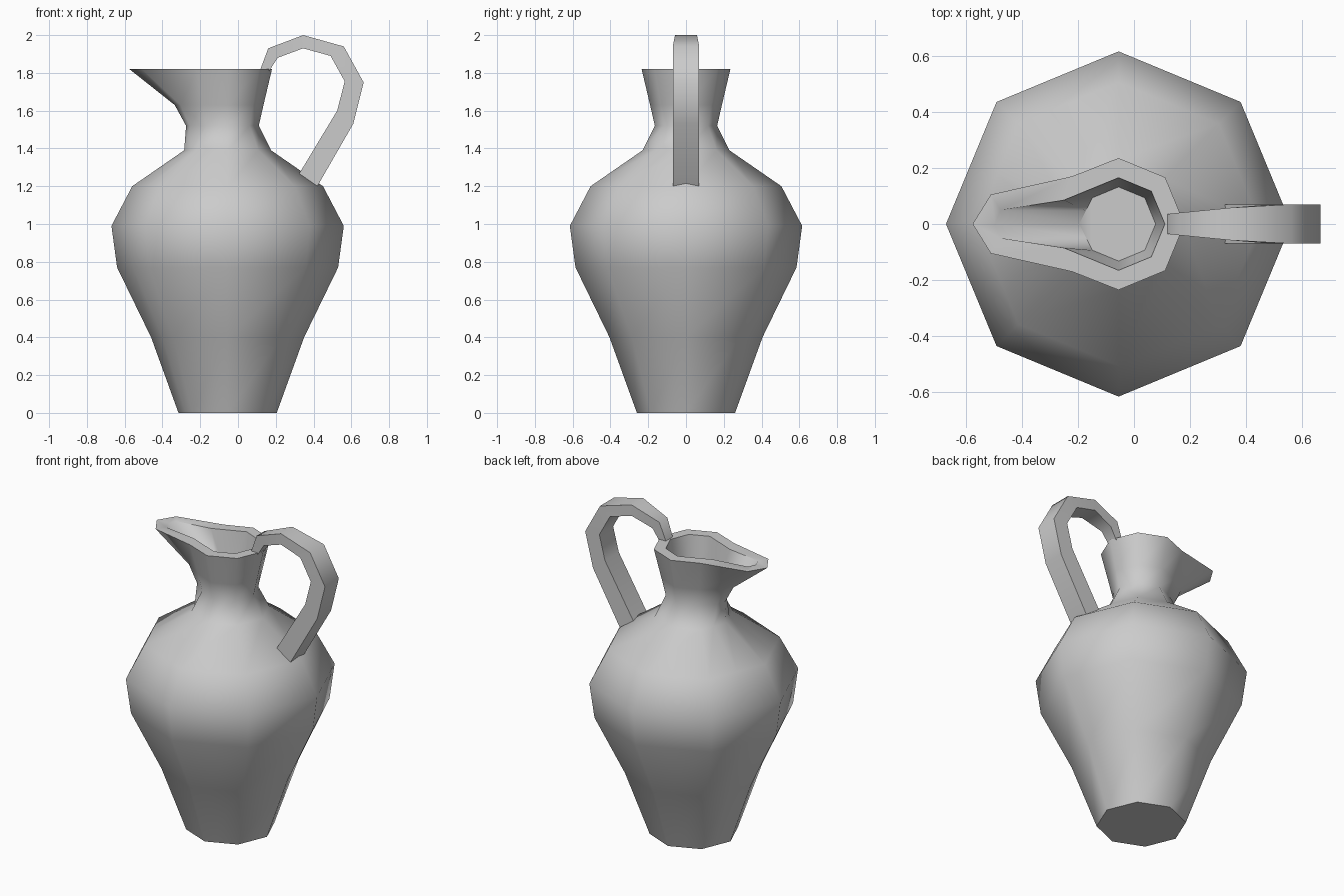
import bpy, bmesh, math

if "Cube" in bpy.data.objects:
    bpy.data.objects.remove(bpy.data.objects["Cube"])

CX = -0.055  # axis of the vessel


def ring(r, z, tip=None, side=None, flank=None):
    """Octagonal ring whose left corner may be pulled out into a spout."""
    k = r * math.sqrt(0.5)
    flank = flank or (CX - k, k)
    tip = CX - r if tip is None else tip
    side = side or ((tip + flank[0]) / 2, flank[1] / 2)
    half = [(CX + k, k), (CX, r), flank, side]
    pts = [(CX + r, 0)] + half + [(tip, 0)] + [(x, -y) for x, y in reversed(half)]
    return [(x, y, z) for x, y in pts]


def loft(name, rings, angle):
    """Skin consecutive rings, cap both ends and smooth by angle."""
    bm = bmesh.new()
    loops = [[bm.verts.new(p) for p in r] for r in rings]
    n = len(loops[0])
    for a, b in zip(loops, loops[1:]):
        for i in range(n):
            j = (i + 1) % n
            bm.faces.new((a[i], a[j], b[j], b[i]))
    bm.faces.new(list(reversed(loops[0])))
    bm.faces.new(loops[-1])
    bmesh.ops.recalc_face_normals(bm, faces=bm.faces[:])
    me = bpy.data.meshes.new(name)
    bm.to_mesh(me)
    bm.free()
    ob = bpy.data.objects.new(name, me)
    bpy.context.collection.objects.link(ob)
    bpy.ops.object.select_all(action='DESELECT')
    ob.select_set(True)
    bpy.context.view_layer.objects.active = ob
    bpy.ops.object.shade_smooth_by_angle(angle=math.radians(angle))
    return ob


# Vessel: belly, neck with spout, rim, and funnel inside the mouth
loft("jug_body", [
    ring(0.26, 0.0),
    ring(0.405, 0.40),
    ring(0.585, 0.77),
    ring(0.615, 0.99),
    ring(0.505, 1.20),
    ring(0.23, 1.39),
    ring(0.165, 1.52, -0.275, (-0.255, 0.05)),
    ring(0.19, 1.63, -0.335, (-0.305, 0.06)),
    ring(0.235, 1.82, -0.575, (-0.51, 0.105), (-0.22, 0.17)),
    ring(0.165, 1.82, -0.495, (-0.475, 0.05), (-0.25, 0.085)),
    ring(0.132, 1.53, -0.195),
], 60)

# Handle: outer x, z / inner x, z / half width along its path
path = [
    (0.115, 1.81, 0.165, 1.81, 0.035),
    (0.16, 1.93, 0.21, 1.88, 0.04),
    (0.345, 2.00, 0.345, 1.93, 0.058),
    (0.56, 1.94, 0.49, 1.89, 0.07),
    (0.665, 1.75, 0.565, 1.755, 0.07),
    (0.61, 1.53, 0.525, 1.60, 0.07),
    (0.42, 1.20, 0.32, 1.26, 0.07),
]
loft("handle", [[(ox, -w, oz), (ox, w, oz), (ix, w, iz), (ix, -w, iz)]
                for ox, oz, ix, iz, w in path], 50)
